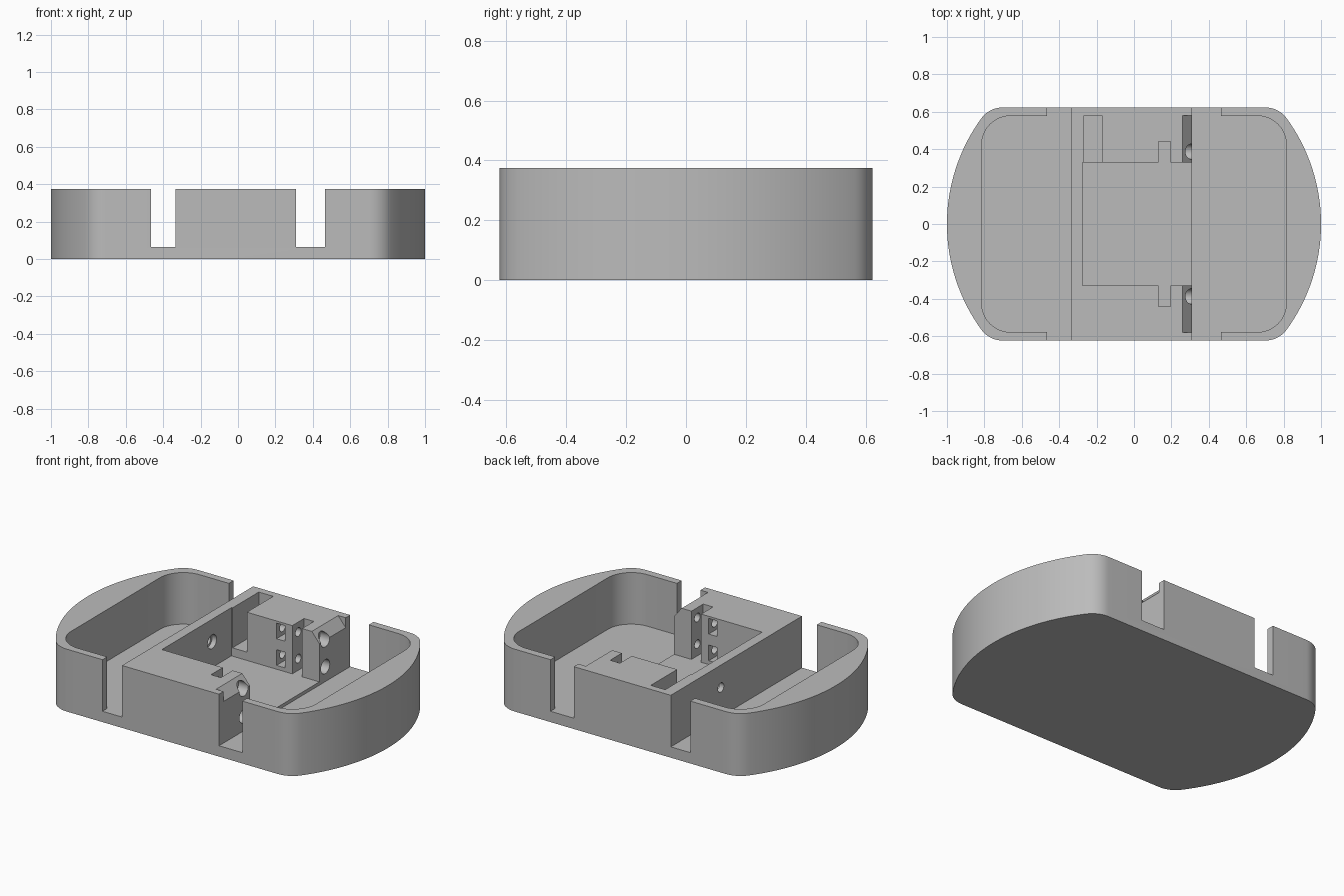
import bpy, bmesh, math
from mathutils import Matrix

cube = bpy.data.objects.get("Cube")
if cube:
    bpy.data.objects.remove(cube, do_unlink=True)

TOP, FLOOR, POCKET_FLOOR, HALF_Y = 0.375, 0.065, 0.085, 0.623
ABOVE = TOP + 0.1

grey = bpy.data.materials.new("plain grey")
grey.use_nodes = True
grey.diffuse_color = (0.5, 0.5, 0.5, 1)
grey.node_tree.nodes["Principled BSDF"].inputs["Base Color"].default_value = (0.5, 0.5, 0.5, 1)


def add_object(name, bm):
    bmesh.ops.recalc_face_normals(bm, faces=bm.faces)
    mesh = bpy.data.meshes.new(name)
    bm.to_mesh(mesh)
    bm.free()
    obj = bpy.data.objects.new(name, mesh)
    bpy.context.collection.objects.link(obj)
    mesh.materials.append(grey)
    return obj


def prism(name, points, low, high, along_y=False):
    """Extrude a flat profile along z, or an x-z profile along y."""
    bm = bmesh.new()
    place = (lambda p: (p[0], low, p[1])) if along_y else (lambda p: (p[0], p[1], low))
    face = bm.faces.new([bm.verts.new(place(p)) for p in points])
    new = bmesh.ops.extrude_face_region(bm, geom=[face])["geom"]
    move = (0, high - low, 0) if along_y else (0, 0, high - low)
    bmesh.ops.translate(bm, vec=move, verts=[v for v in new if isinstance(v, bmesh.types.BMVert)])
    return add_object(name, bm)


def box(name, x0, x1, y0, y1, z0, z1):
    return prism(name, [(x0, y0), (x1, y0), (x1, y1), (x0, y1)], z0, z1)


def bore(name, x0, x1, y, z, radius):
    bm = bmesh.new()
    matrix = Matrix.Translation(((x0 + x1) / 2, y, z)) @ Matrix.Rotation(math.pi / 2, 4, 'Y')
    bmesh.ops.create_cone(bm, cap_ends=True, segments=32, radius1=radius, radius2=radius,
                          depth=x1 - x0, matrix=matrix)
    return add_object(name, bm)


def arc(cx, cy, r, start, end, steps):
    angles = [start + (end - start) * i / steps for i in range(steps + 1)]
    return [(cx + r * math.cos(a), cy + r * math.sin(a)) for a in angles]


def cut(cutter):
    mod = body.modifiers.new("cut", 'BOOLEAN')
    mod.operation, mod.solver, mod.object = 'DIFFERENCE', 'EXACT', cutter
    bpy.context.view_layer.objects.active = body
    bpy.ops.object.modifier_apply(modifier=mod.name)
    bpy.data.objects.remove(cutter, do_unlink=True)


# Outer shell: bowed ends blended into straight sides
R, r = 0.96, 0.14
end_x = 1 - R
fillet_y = HALF_Y - r
fillet_x = end_x + math.sqrt((R - r) ** 2 - fillet_y ** 2)
blend = math.atan2(fillet_y, fillet_x - end_x)
right_end = (arc(fillet_x, -fillet_y, r, -math.pi / 2, -blend, 10)[:-1]
             + arc(end_x, 0, R, -blend, blend, 40)
             + arc(fillet_x, fillet_y, r, blend, math.pi / 2, 10)[1:])
outline = right_end + [(-x, -y) for x, y in right_end]
body = prism("tray_body", outline, 0, TOP)

# End trays, each joined to a slot through both side walls
WALL_X, WALL_Y, CORNER = 0.815, 0.578, 0.155
for side, inner, slot in ((-1, 0.335, 0.465), (1, 0.31, 0.465)):
    corner = arc(WALL_X - CORNER, WALL_Y - CORNER, CORNER, math.pi / 2, 0, 12)
    half = [(inner, 0.7), (slot, 0.7), (slot, WALL_Y)] + corner
    points = half + [(x, -y) for x, y in reversed(half)]
    cut(prism("tray_cutter", [(side * x, y) for x, y in points], FLOOR, ABOVE))

# Central pocket, open toward the +x tray
cut(box("pocket_cutter", -0.275, 0.4, -0.33, 0.33, POCKET_FLOOR, ABOVE))
cut(box("cable_notch_cutter", -0.268, -0.172, 0.3, 0.58, 0.135, ABOVE))

for s in (-1, 1):
    # Narrow slots beside the pocket
    y0, y1 = sorted((s * 0.3, s * 0.442))
    cut(box("side_slot_cutter", 0.13, 0.195, y0, y1, POCKET_FLOOR, ABOVE))
    # Sloped lead-in on the upper edge
    y0, y1 = sorted((s * 0.31, s * 0.58))
    cut(prism("chamfer_cutter", [(0.235, 0.405), (0.335, 0.285), (0.4, 0.405)], y0, y1, True))
    # Bolt bores with wide heads and nut traps
    for z in (0.155, 0.315):
        cut(bore("head_cutter", 0.245, 0.4, s * 0.387, z, 0.042))
        cut(bore("bolt_cutter", -0.02, 0.3, s * 0.387, z, 0.026))
        y0, y1 = sorted((s * 0.31, s * 0.435))
        cut(box("nut_trap_cutter", 0.025, 0.08, y0, y1, z - 0.047, z + 0.047))

# Stepped hole through the pocket's end wall
cut(bore("wall_hole_cutter", -0.36, -0.25, 0.147, 0.24, 0.028))
cut(bore("wall_counterbore_cutter", -0.305, -0.25, 0.147, 0.24, 0.042))

bpy.ops.object.select_all(action='DESELECT')
body.select_set(True)
bpy.context.view_layer.objects.active = body
bpy.ops.object.shade_smooth_by_angle(angle=math.radians(30))
